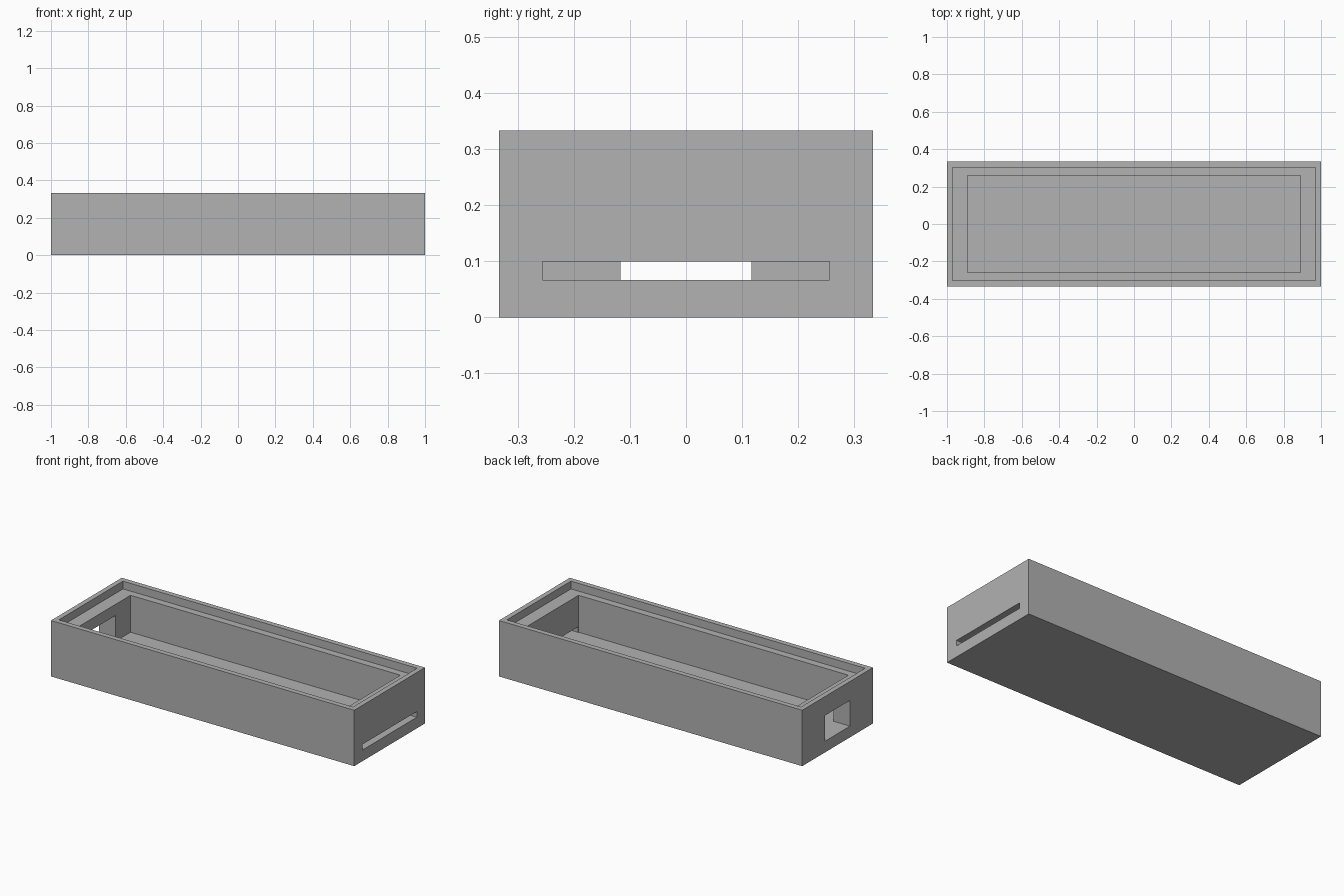
import bpy

if "Cube" in bpy.data.objects:
    bpy.data.objects.remove(bpy.data.objects["Cube"])

FLOOR, LEDGE, TOP = 0.0667, 0.287, 0.3333

grey = bpy.data.materials.new("light grey")
grey.diffuse_color = (0.445, 0.445, 0.445, 1)
grey.use_nodes = True
grey.node_tree.nodes["Principled BSDF"].inputs["Base Color"].default_value = grey.diffuse_color


def block(name, x, y, z):
    """Box spanning the given (low, high) ranges."""
    spans = (x, y, z)
    bpy.ops.mesh.primitive_cube_add(size=1, location=[(a + b) / 2 for a, b in spans])
    ob = bpy.context.object
    ob.name = name
    ob.scale = [b - a for a, b in spans]
    bpy.ops.object.transform_apply(location=False, rotation=False, scale=True)
    ob.data.materials.append(grey)
    return ob


# Outer block
tray = block("tray", (-1, 1), (-0.3333, 0.3333), (0, TOP))

cutters = [
    # Shallow recess for a lid, leaving a thin rim
    block("lid_recess", (-0.97, 0.97), (-0.302, 0.302), (LEDGE, 0.5)),
    # Main cavity down to the floor
    block("cavity", (-0.89, 0.89), (-0.259, 0.259), (FLOOR, 0.5)),
    # Wide thin slot in the right end
    block("end_slot", (0.8, 1.1), (-0.256, 0.256), (FLOOR, 0.1)),
    # Square port in the left end
    block("end_port", (-1.1, -0.8), (-0.1167, 0.1167), (FLOOR, 0.22)),
]

# Cut each opening, then drop its cutter
for cutter in cutters:
    mod = tray.modifiers.new(cutter.name, "BOOLEAN")
    mod.operation = "DIFFERENCE"
    mod.solver = "EXACT"
    mod.object = cutter
    bpy.context.view_layer.objects.active = tray
    bpy.ops.object.modifier_apply(modifier=mod.name)
    bpy.data.objects.remove(cutter)
